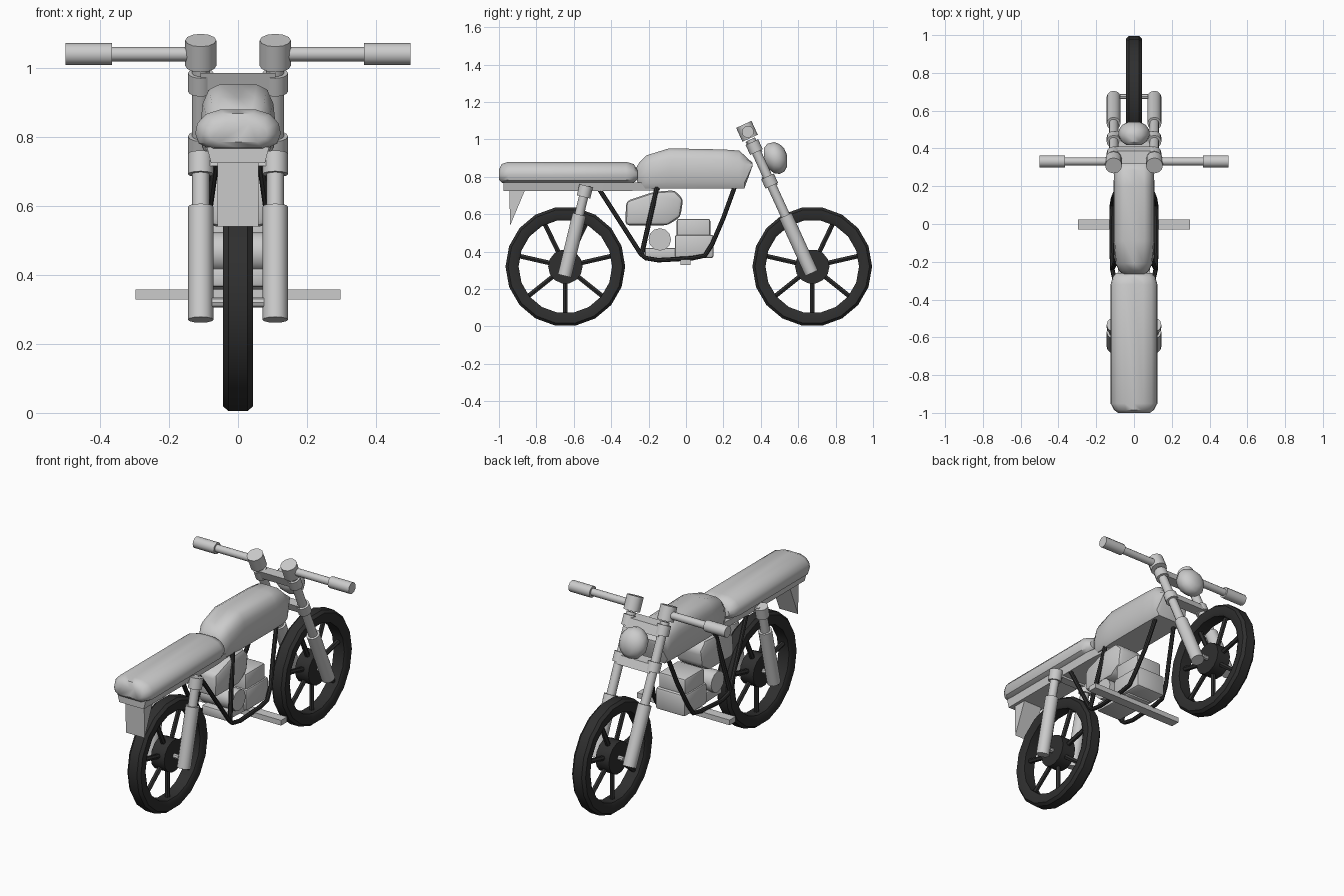
import bpy, bmesh, math
from mathutils import Vector

if "Cube" in bpy.data.objects:
    bpy.data.objects.remove(bpy.data.objects["Cube"])


def material(name, v):
    m = bpy.data.materials.new(name)
    m.diffuse_color = (v, v, v, 1)
    m.use_nodes = True
    m.node_tree.nodes["Principled BSDF"].inputs["Base Color"].default_value = m.diffuse_color
    return m


LIGHT = material("light_grey", 0.6)
DARK = material("rubber_black", 0.028)


def finish(bm, name, mat, angle=35):
    bmesh.ops.recalc_face_normals(bm, faces=bm.faces)
    me = bpy.data.meshes.new(name)
    bm.to_mesh(me)
    bm.free()
    ob = bpy.data.objects.new(name, me)
    bpy.context.collection.objects.link(ob)
    me.materials.append(mat)
    bpy.ops.object.select_all(action='DESELECT')
    ob.select_set(True)
    bpy.context.view_layer.objects.active = ob
    bpy.ops.object.shade_smooth_by_angle(angle=math.radians(angle))
    return ob


def skin(name, rings, mat, closed=False, angle=35):
    """Bridge equal-length rings of points, capping the ends or closing the loop."""
    bm = bmesh.new()
    vs = [[bm.verts.new(p) for p in r] for r in rings]
    n = len(vs[0])
    for i in range(len(vs) if closed else len(vs) - 1):
        a, b = vs[i], vs[(i + 1) % len(vs)]
        for j in range(n):
            k = (j + 1) % n
            bm.faces.new((a[j], a[k], b[k], b[j]))
    if not closed:
        bm.faces.new(vs[0])
        bm.faces.new(vs[-1])
    return finish(bm, name, mat, angle)


def rod(name, a, b, r, mat=LIGHT, n=12):
    a, b = Vector(a), Vector(b)
    q = (b - a).to_track_quat('Z', 'Y')
    ring = [q @ Vector((r * math.cos(t), r * math.sin(t), 0))
            for t in (2 * math.pi * i / n for i in range(n))]
    return skin(name, [[a + v for v in ring], [b + v for v in ring]], mat)


def tube(name, pts, r, mat, n=8):
    """Bent tube through a path, mitred at the bends."""
    pts = [Vector(p) for p in pts]
    rings = []
    for i, p in enumerate(pts):
        d = (pts[min(i + 1, len(pts) - 1)] - pts[max(i - 1, 0)]).normalized()
        side = Vector((1, 0, 0))
        side = (side - d * side.dot(d)).normalized()
        up = d.cross(side)
        rings.append([p + side * r * math.cos(2 * math.pi * k / n)
                      + up * r * math.sin(2 * math.pi * k / n) for k in range(n)])
    return skin(name, rings, mat)


def loft(name, half, sections, mat=LIGHT, angle=40):
    """Half cross-section (u, v) swept along y; each section is (y, half width, z low, z high)."""
    prof = half + [(-u, v) for u, v in reversed(half)]
    rings = [[(u * w, y, lo + v * (hi - lo)) for u, v in prof] for y, w, lo, hi in sections]
    return skin(name, rings, mat, angle=angle)


def prism(name, pts, w, mat=LIGHT, bevel=0):
    """Side profile (y, z) extruded across x."""
    bm = bmesh.new()
    a = [bm.verts.new((-w, y, z)) for y, z in pts]
    f = bm.faces.new(a)
    g = bmesh.ops.extrude_face_region(bm, geom=[f])
    bmesh.ops.translate(bm, vec=(2 * w, 0, 0),
                        verts=[v for v in g['geom'] if isinstance(v, bmesh.types.BMVert)])
    if bevel:
        bmesh.ops.bevel(bm, geom=bm.edges[:], offset=bevel, segments=2, profile=0.5, affect='EDGES')
    return finish(bm, name, mat)


def rect(y0, y1, z0, z1):
    return [(y0, z0), (y1, z0), (y1, z1), (y0, z1)]


# Wheels: tyre ring, hub, seven spokes, axle
tyre = [(0.25, 0.034), (0.265, 0.043), (0.306, 0.043), (0.32, 0.027)]
tyre += [(r, -x) for r, x in reversed(tyre)]
for end, cy in (("front", 0.675), ("rear", -0.645)):
    cz, N = 0.32, 18
    skin(end + "_tyre", [[(x, cy + r * math.sin(t), cz - r * math.cos(t)) for r, x in tyre]
                         for t in (2 * math.pi * (i + 0.5) / N for i in range(N))], DARK, closed=True)
    rod(end + "_hub", (-0.043, cy, cz), (0.043, cy, cz), 0.092, DARK, 14)
    rod(end + "_axle", (-0.075, cy, cz), (0.075, cy, cz), 0.014, LIGHT, 8)
    for i in range(7):
        t = 2 * math.pi * i / 7
        d = Vector((0, math.sin(t), -math.cos(t)))
        c = Vector((0, cy, cz))
        rod(f"{end}_spoke_{i + 1}", c + d * 0.07, c + d * 0.26, 0.014, DARK, 6)

# Seat, seat pan and rear mudguard
loft("seat", [(0, 0), (0.65, 0), (0.92, 0.15), (1, 0.4), (0.95, 0.65), (0.75, 0.88), (0.4, 1), (0, 1)],
     [(-1.0, 0.085, 0.785, 0.84), (-0.985, 0.105, 0.768, 0.868), (-0.95, 0.124, 0.764, 0.88),
      (-0.32, 0.124, 0.764, 0.88), (-0.28, 0.112, 0.768, 0.868), (-0.26, 0.095, 0.785, 0.84)])
loft("seat_pan", [(0, 0), (0.87, 0), (1, 1), (0, 1)],
     [(-0.975, 0.09, 0.725, 0.77), (-0.3, 0.09, 0.725, 0.77), (-0.14, 0.075, 0.728, 0.765)])
prism("rear_mudguard", [(-0.945, 0.73), (-0.94, 0.54), (-0.86, 0.73)], 0.06)

# Fuel tank
loft("fuel_tank", [(0, 0), (0.8, 0), (0.97, 0.16), (1, 0.5), (0.95, 0.74), (0.78, 0.93), (0.5, 1), (0, 1)],
     [(-0.265, 0.06, 0.79, 0.85), (-0.25, 0.078, 0.738, 0.875), (-0.21, 0.098, 0.738, 0.915),
      (-0.09, 0.108, 0.738, 0.952), (0.2, 0.108, 0.738, 0.946), (0.285, 0.106, 0.738, 0.94),
      (0.312, 0.102, 0.738, 0.915), (0.355, 0.085, 0.855, 0.875)])

# Engine: air box, cylinder block, crankcase, side covers
prism("air_box", [(-0.325, 0.54), (-0.1, 0.54), (-0.03, 0.585), (-0.015, 0.68), (-0.06, 0.728),
                  (-0.17, 0.72), (-0.32, 0.67)], 0.085, bevel=0.022)
prism("cylinder_head", rect(-0.05, 0.13, 0.46, 0.575), 0.085, bevel=0.012)
prism("cylinder_block", rect(-0.06, 0.148, 0.365, 0.49), 0.095, bevel=0.014)
prism("crankcase", [(-0.22, 0.365), (0.05, 0.355), (0.05, 0.42), (-0.22, 0.42)], 0.08, bevel=0.01)
rod("crank_cover", (-0.105, -0.14, 0.465), (0.105, -0.14, 0.465), 0.06, LIGHT, 12)
prism("foot_bar", rect(-0.03, 0.025, 0.328, 0.358), 0.297)


# Points on the fork and shock axes at a given height
def fork(x, z):
    return (x, 0.325 + (1.045 - z) * 0.456, z)


def shock(x, z):
    return (x, -0.54 - (0.725 - z) * 0.24, z)


for s, side in ((1, "right"), (-1, "left")):
    x = 0.108 * s
    # Front fork leg with clamps
    rod(side + "_fork_tube", fork(x, 1.0), fork(x, 0.55), 0.025)
    rod(side + "_fork_slider", fork(x, 0.592), fork(x, 0.285), 0.037)
    rod(side + "_upper_clamp", fork(x, 0.985), fork(x, 0.932), 0.037)
    rod(side + "_lower_clamp", fork(x, 0.802), fork(x, 0.752), 0.037)
    # Handlebar, riser and grip
    rod(side + "_riser", fork(x, 1.08), fork(x, 1.006), 0.045)
    rod(side + "_handlebar", (x, 0.331, 1.04), (0.38 * s, 0.331, 1.04), 0.021)
    rod(side + "_grip", (0.365 * s, 0.331, 1.04), (0.5 * s, 0.331, 1.04), 0.032)
    # Rear shock absorber
    rod(side + "_shock_rod", shock(x, 0.72), shock(x, 0.55), 0.025)
    rod(side + "_shock_body", shock(x, 0.598), shock(x, 0.27), 0.037)
    rod(side + "_shock_collar", shock(x, 0.752), shock(x, 0.692), 0.037)
    # Dark frame tubes, bowing outwards towards the bottom
    tube(side + "_cradle", [(0.065 * s, -0.465, 0.735), (0.115 * s, -0.24, 0.385), (0.115 * s, -0.215, 0.365),
                            (0.118 * s, -0.15, 0.354), (0.118 * s, 0.03, 0.364), (0.117 * s, 0.1, 0.378),
                            (0.11 * s, 0.14, 0.44), (0.085 * s, 0.2, 0.58), (0.065 * s, 0.26, 0.745)],
         0.012, DARK)
    tube(side + "_seat_post", [(0.075 * s, -0.155, 0.745), (0.115 * s, -0.238, 0.38)], 0.013, DARK)


# Cross bridges joining the fork legs and the shock tops
def bridge(name, axis, z0, z1, depth):
    y0, y1 = axis(0, z0)[1], axis(0, z1)[1]
    prism(name, [(y0 - depth, z0), (y0 + depth, z0), (y1 + depth, z1), (y1 - depth, z1)], 0.108)


bridge("upper_bridge", fork, 0.935, 0.985, 0.034)
bridge("lower_bridge", fork, 0.755, 0.8, 0.034)
bridge("shock_bridge", shock, 0.715, 0.75, 0.025)

# Headlight: turned around the y axis
skin("headlight", [[(r * math.cos(t), y, 0.9 - (y - 0.48) * 0.25 + r * math.sin(t))
                    for t in (2 * math.pi * i / 12 for i in range(12))]
                   for y, r in ((0.418, 0.04), (0.435, 0.065), (0.47, 0.083), (0.5, 0.08),
                                (0.525, 0.062), (0.541, 0.03))], LIGHT)
